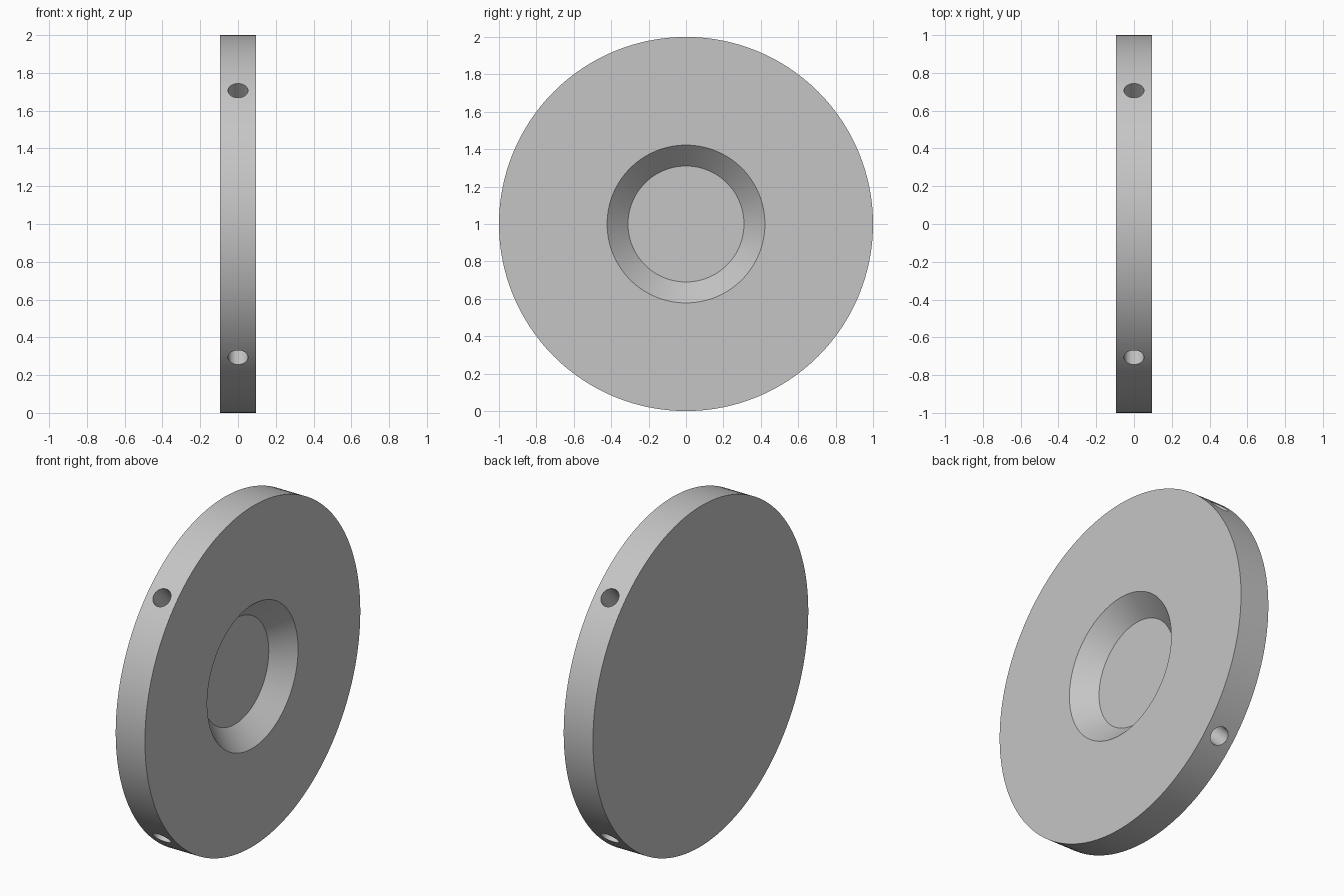
import bpy
import bmesh
import math
from mathutils import Matrix, Vector

if "Cube" in bpy.data.objects:
    bpy.data.objects.remove(bpy.data.objects["Cube"])

HALF = 0.095        # half thickness of the disc
SEGMENTS = 128
CENTRE = Vector((0, 0, 1))
HOLE_RADIUS = 0.053
HOLE_DEPTH = 0.3

grey = bpy.data.materials.new("light_grey")
grey.use_nodes = True
colour = (0.56, 0.56, 0.56, 1)
grey.diffuse_color = colour
grey.node_tree.nodes["Principled BSDF"].inputs["Base Color"].default_value = colour


def add_object(name, bm):
    """Turn a bmesh into a linked object with the grey material."""
    bmesh.ops.recalc_face_normals(bm, faces=bm.faces)
    mesh = bpy.data.meshes.new(name)
    bm.to_mesh(mesh)
    bm.free()
    mesh.materials.append(grey)
    obj = bpy.data.objects.new(name, mesh)
    bpy.context.collection.objects.link(obj)
    return obj


# Disc with a conical recess: (x, radius) profile spun about the x axis
profile = [(-HALF, 0), (-HALF, 1), (HALF, 1), (HALF, 0.422), (-0.017, 0.31), (-0.017, 0)]
bm = bmesh.new()
verts = [bm.verts.new(CENTRE + Vector((x, 0, r))) for x, r in profile]
edges = [bm.edges.new(pair) for pair in zip(verts, verts[1:])]
bmesh.ops.spin(bm, geom=verts + edges, cent=CENTRE, axis=(1, 0, 0),
               angle=math.tau, steps=SEGMENTS)
bmesh.ops.remove_doubles(bm, verts=bm.verts, dist=1e-4)
disc = add_object("recessed_disc", bm)

# Four blind radial holes on the diagonals of the rim
bm = bmesh.new()
length = HOLE_DEPTH + 0.1
for i in range(4):
    turn = Matrix.Rotation(math.radians(45 + 90 * i), 4, "X")
    place = Matrix.Translation(CENTRE) @ turn @ Matrix.Translation((0, 0, 1 - HOLE_DEPTH + length / 2))
    bmesh.ops.create_cone(bm, cap_ends=True, segments=32, radius1=HOLE_RADIUS,
                          radius2=HOLE_RADIUS, depth=length, matrix=place)
cutter = add_object("hole_cutter", bm)
cutter.hide_render = True

cut = disc.modifiers.new("rim_holes", "BOOLEAN")
cut.operation = "DIFFERENCE"
cut.solver = "EXACT"
cut.object = cutter

bpy.ops.object.select_all(action="DESELECT")
disc.select_set(True)
bpy.context.view_layer.objects.active = disc
bpy.ops.object.modifier_apply(modifier=cut.name)
bpy.data.objects.remove(cutter)

# Smooth round walls, crisp edges
bpy.ops.object.shade_smooth_by_angle(angle=math.radians(30))
